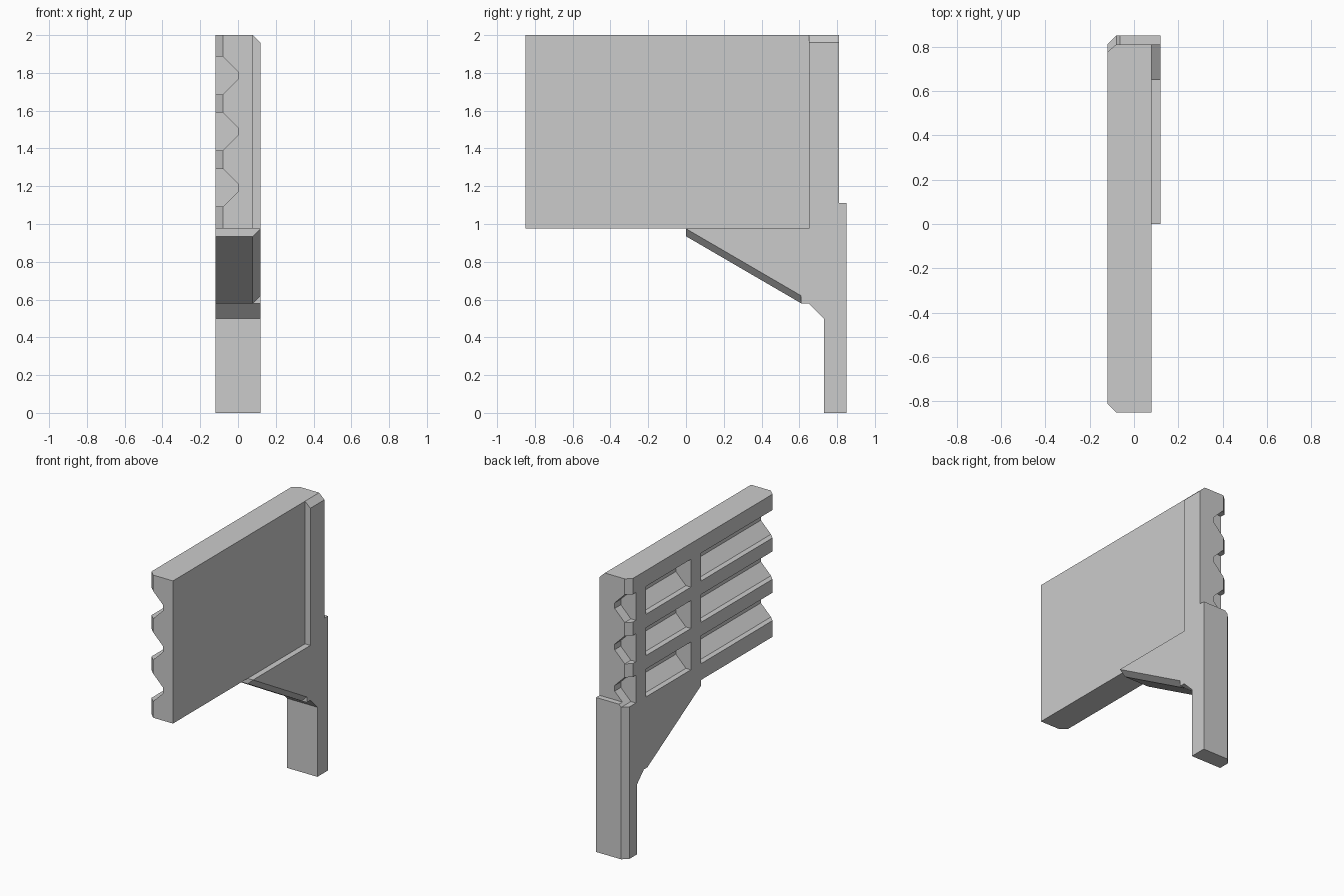
import bpy, bmesh
from mathutils import Vector

if "Cube" in bpy.data.objects:
    bpy.data.objects.remove(bpy.data.objects["Cube"])

X0, X1 = -0.12, 0.12      # outer thickness
FACE, CH = 0.078, -0.08   # recessed panel face, start of rear corner chamfers


def finish(name, bm):
    bmesh.ops.recalc_face_normals(bm, faces=bm.faces)
    me = bpy.data.meshes.new(name)
    bm.to_mesh(me)
    bm.free()
    ob = bpy.data.objects.new(name, me)
    bpy.context.collection.objects.link(ob)
    return ob


def prism(name, pts, axis, lo, hi):
    """Extrude a 2D profile along axis 0, 1 or 2."""
    bm = bmesh.new()
    verts = []
    for p in pts:
        co = list(p)
        co.insert(axis, lo)
        verts.append(bm.verts.new(co))
    face = bm.faces.new(verts)
    new = bmesh.ops.extrude_face_region(bm, geom=[face])["geom"]
    shift = Vector((0, 0, 0))
    shift[axis] = hi - lo
    bmesh.ops.translate(bm, vec=shift, verts=[g for g in new if isinstance(g, bmesh.types.BMVert)])
    return finish(name, bm)


def boolean(target, other, operation):
    mod = target.modifiers.new(operation.lower(), 'BOOLEAN')
    mod.object, mod.operation, mod.solver = other, operation, 'EXACT'
    other.hide_render = True
    bpy.context.view_layer.objects.active = target
    bpy.ops.object.modifier_apply(modifier=mod.name)
    bpy.data.objects.remove(other)


# Main panel with chamfered rear corners
panel = prism("grooved_panel_with_leg",
              [(CH, -.85), (FACE, -.85), (FACE, .81), (CH, .81), (X0, .775), (X0, -.81)],
              2, .975, 2)

# Raised end post with chamfered top
post = prism("end_post", [(.02, .9), (X1, .9), (X1, 1.96), (FACE, 2), (.02, 2)], 1, .65, .81)

# Leg
leg = prism("leg", [(X0, .73), (X1, .73), (X1, .85), (CH, .85), (X0, .81)], 2, 0, 1.11)

# Gusset between panel and leg
gusset = prism("gusset", [(0, .975), (.61, .62), (.61, .58), (.65, .58), (.73, .5),
                          (.79, .5), (.79, .975)], 0, X0, X1)

# Chamfered lower edge of the gusset
upper, lower = [(0, .975), (.61, .62)], [(0, .935), (.61, .58)]
bm = bmesh.new()
for x, pts in ((X0, upper + lower), (FACE, lower), (X1, upper)):
    for y, z in pts:
        bm.verts.new((x, y, z))
bmesh.ops.convex_hull(bm, input=bm.verts)
bmesh.ops.dissolve_limit(bm, angle_limit=.01, verts=bm.verts, edges=bm.edges)
edge = finish("gusset_edge", bm)

boolean(gusset, edge, 'UNION')
for part in (leg, gusset, post):
    boolean(panel, part, 'UNION')

# Three rows of tapered grooves, interrupted by two upright ribs
for row in range(3):
    t = 1.886 - row * .297
    profile = [(-.2, t), (CH, t), (0, t - .08), (0, t - .12), (CH, t - .2), (-.2, t - .2)]
    for lo, hi in ((-.95, 0), (.115, .627), (.74, .95)):
        boolean(panel, prism("groove_cutter", profile, 1, lo, hi), 'DIFFERENCE')
